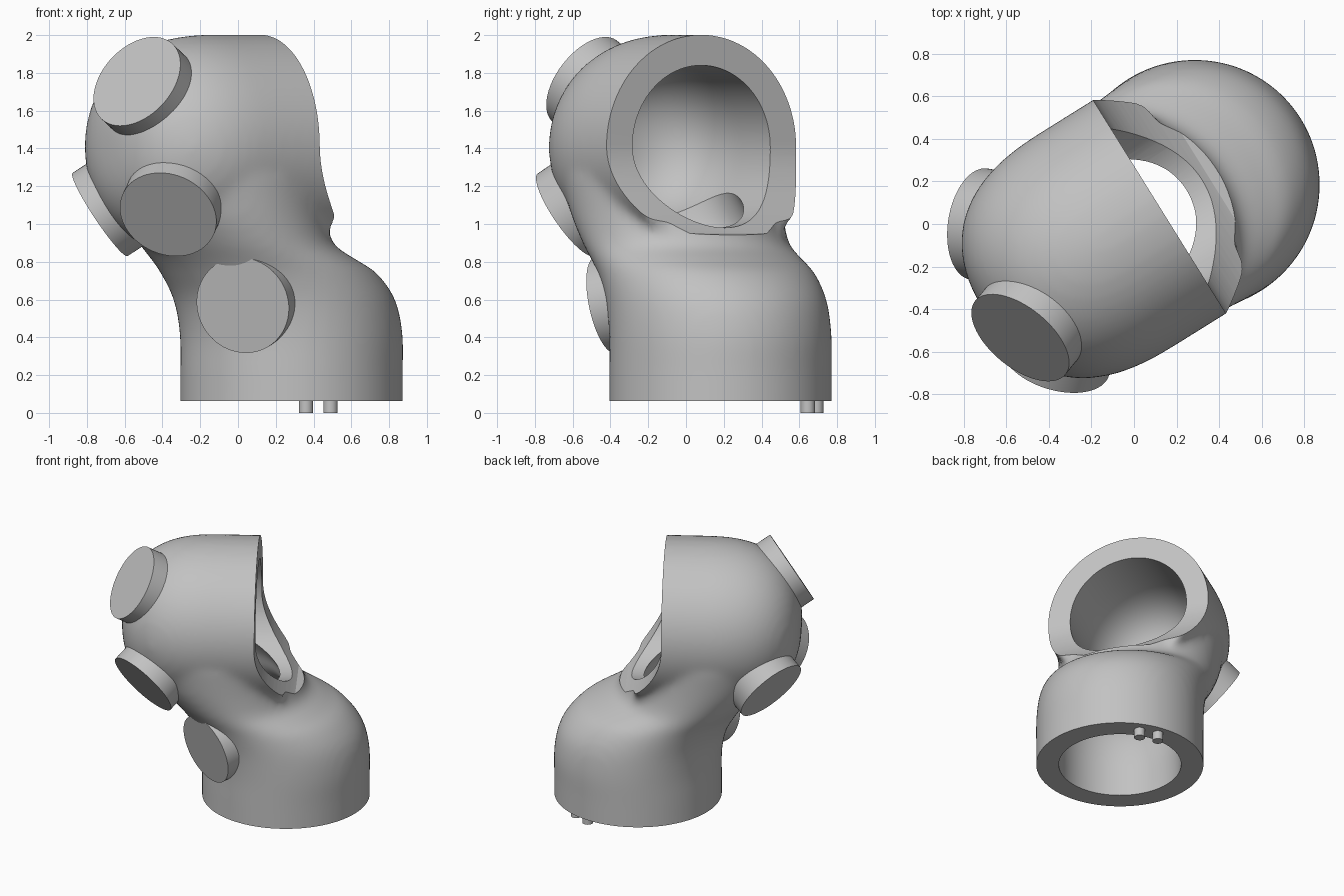
import bpy, bmesh, math
from mathutils import Vector, Matrix

if "Cube" in bpy.data.objects:
    bpy.data.objects.remove(bpy.data.objects["Cube"])

# One plain grey for everything
grey = bpy.data.materials.new("plain_grey")
grey.use_nodes = True
grey.diffuse_color = (0.54, 0.54, 0.54, 1)
grey.node_tree.nodes["Principled BSDF"].inputs["Base Color"].default_value = (0.54, 0.54, 0.54, 1)

# Local frame: first axis points out of the mouth, second across it
FRAME = Matrix.Translation((0.12, 0.081, 0)) @ Matrix.Rotation(math.atan2(0.529, 0.849), 4, 'Z')
AXIS_Z = 1.41
SIDES = 96


def finish(name, bm):
    bmesh.ops.recalc_face_normals(bm, faces=bm.faces)
    mesh = bpy.data.meshes.new(name)
    bm.to_mesh(mesh)
    bm.free()
    ob = bpy.data.objects.new(name, mesh)
    ob.data.materials.append(grey)
    bpy.context.collection.objects.link(ob)
    return ob


def select(ob):
    bpy.ops.object.select_all(action='DESELECT')
    ob.select_set(True)
    bpy.context.view_layer.objects.active = ob


def smooth(ob):
    select(ob)
    bpy.ops.object.shade_smooth_by_angle(angle=math.radians(35))


def loft(bm, rings):
    """Skin a list of closed rings and cap both ends."""
    rows = [[bm.verts.new(FRAME @ Vector(p)) for p in ring] for ring in rings]
    for a, b in zip(rows, rows[1:]):
        for i in range(len(a)):
            j = (i + 1) % len(a)
            bm.faces.new((a[i], a[j], b[j], b[i]))
    bm.faces.new(rows[0])
    bm.faces.new(rows[-1])


def catmull(p, q, r, s, t):
    return 0.5 * (2 * q + (r - p) * t + (2 * p - 5 * q + 4 * r - s) * t * t
                  + (3 * q - p - 3 * r + s) * t ** 3)


def column(bm, levels, steps=6):
    """Upright leaning tube; each level is height, back, front, half width."""
    dense = []
    for k in range(len(levels) - 1):
        quad = [levels[max(0, min(len(levels) - 1, k + d))] for d in (-1, 0, 1, 2)]
        dense += [[catmull(*v, n / steps) for v in zip(*quad)] for n in range(steps)]
    dense.append(levels[-1])
    angles = [2 * math.pi * i / SIDES for i in range(SIDES)]
    loft(bm, [[((a + b) / 2 + (b - a) / 2 * math.cos(u), w * math.sin(u), z) for u in angles]
              for z, a, b, w in dense])


def chamber(bm, radius, front, start, depth):
    """Level tube with a full, rounded closed back."""
    stations = [(front, radius)]
    for k in range(24):
        u = math.pi / 2 * k / 23.5
        stations.append((start - depth * math.sin(u) ** 0.8, radius * math.cos(u) ** 0.8))
    angles = [2 * math.pi * i / SIDES for i in range(SIDES)]
    loft(bm, [[(s, r * math.cos(u), AXIS_Z + r * math.sin(u)) for u in angles] for s, r in stations])


def cut(target, cutter):
    select(target)
    mod = target.modifiers.new("cut", 'BOOLEAN')
    mod.operation = 'DIFFERENCE'
    mod.solver = 'EXACT'
    mod.object = cutter
    bpy.ops.object.modifier_apply(modifier=mod.name)
    bpy.data.objects.remove(cutter)


# Outer shell: leaning column fused to the level chamber
bm = bmesh.new()
column(bm, [(-0.1, -0.397, 0.782, 0.588), (0.2, -0.397, 0.782, 0.588), (0.42, -0.4, 0.78, 0.588),
            (0.6, -0.44, 0.735, 0.583), (0.74, -0.52, 0.62, 0.575), (0.82, -0.58, 0.47, 0.57),
            (0.9, -0.65, 0.34, 0.565), (1.05, -0.78, 0.3, 0.57), (1.25, -0.9, 0.3, 0.58)])
chamber(bm, 0.592, 0.2, -0.28, 0.68)
shell = finish("elbow_shell", bm)
select(shell)
mod = shell.modifiers.new("fuse", 'REMESH')
mod.mode = 'VOXEL'
mod.voxel_size = 0.025
bpy.ops.object.modifier_apply(modifier=mod.name)
mod = shell.modifiers.new("blend", 'SMOOTH')
mod.factor = 0.5
mod.iterations = 12
bpy.ops.object.modifier_apply(modifier=mod.name)

# Trim the mouth flat, flaring forward into a lip at its bottom
lip = [(0, 2.3)] + [(0.27 * (k / 16) ** 2, 1.42 - 0.47 * k / 16) for k in range(17)]
lip += [(0.4, 0.93), (1.3, 0.93), (1.3, 2.3)]
bm = bmesh.new()
loft(bm, [[(s, t, z) for s, z in lip] for t in (-1.2, 1.2)])
cut(shell, finish("mouth_trim", bm))

# Trim the foot flat
bm = bmesh.new()
foot = [(-1.5, -1.5), (1.5, -1.5), (1.5, 1.5), (-1.5, 1.5)]
loft(bm, [[(s, t, z) for s, t in foot] for z in (-0.5, 0.063)])
cut(shell, finish("foot_trim", bm))

# Hollow the inside
bm = bmesh.new()
column(bm, [(-0.3, -0.24, 0.62, 0.43), (0.1, -0.24, 0.62, 0.43), (0.35, -0.24, 0.62, 0.43),
            (0.55, -0.28, 0.55, 0.425), (0.7, -0.36, 0.4, 0.42), (0.85, -0.47, 0.2, 0.41),
            (1.0, -0.56, 0.14, 0.4), (1.2, -0.62, 0, 0.34)])
cut(shell, finish("column_bore", bm))
bm = bmesh.new()
chamber(bm, 0.43, 0.9, -0.28, 0.51)
cut(shell, finish("chamber_bore", bm))
smooth(shell)


def disc(name, face, normal, radius, depth, sides=64):
    n = Vector(normal).normalized()
    place = Matrix.Translation(Vector(face) - n * depth / 2) @ n.to_track_quat('Z', 'Y').to_matrix().to_4x4()
    bm = bmesh.new()
    bmesh.ops.create_cone(bm, cap_ends=True, segments=sides, radius1=radius, radius2=radius,
                          depth=depth, matrix=place)
    smooth(finish(name, bm))


# Round bosses on the outside of the bend
disc("upper_boss", (-0.535, -0.535, 1.755), (-0.54, -0.66, 0.51), 0.274, 0.16)
disc("middle_boss_front", (-0.37, -0.635, 1.05), (-0.25, -0.8, -0.55), 0.264, 0.16)
disc("middle_boss_side", (-0.73, 0.0, 1.05), (-0.83, 0.13, -0.55), 0.264, 0.16)
disc("lower_boss", (0.025, -0.43, 0.57), (-0.32, -0.92, -0.2), 0.258, 0.15)

# Two locating pegs under the foot
for name, x, y in (("peg_inner", 0.36, 0.69), ("peg_outer", 0.49, 0.645)):
    disc(name, (x, y, 0), (0, 0, -1), 0.038, 0.1, 32)
